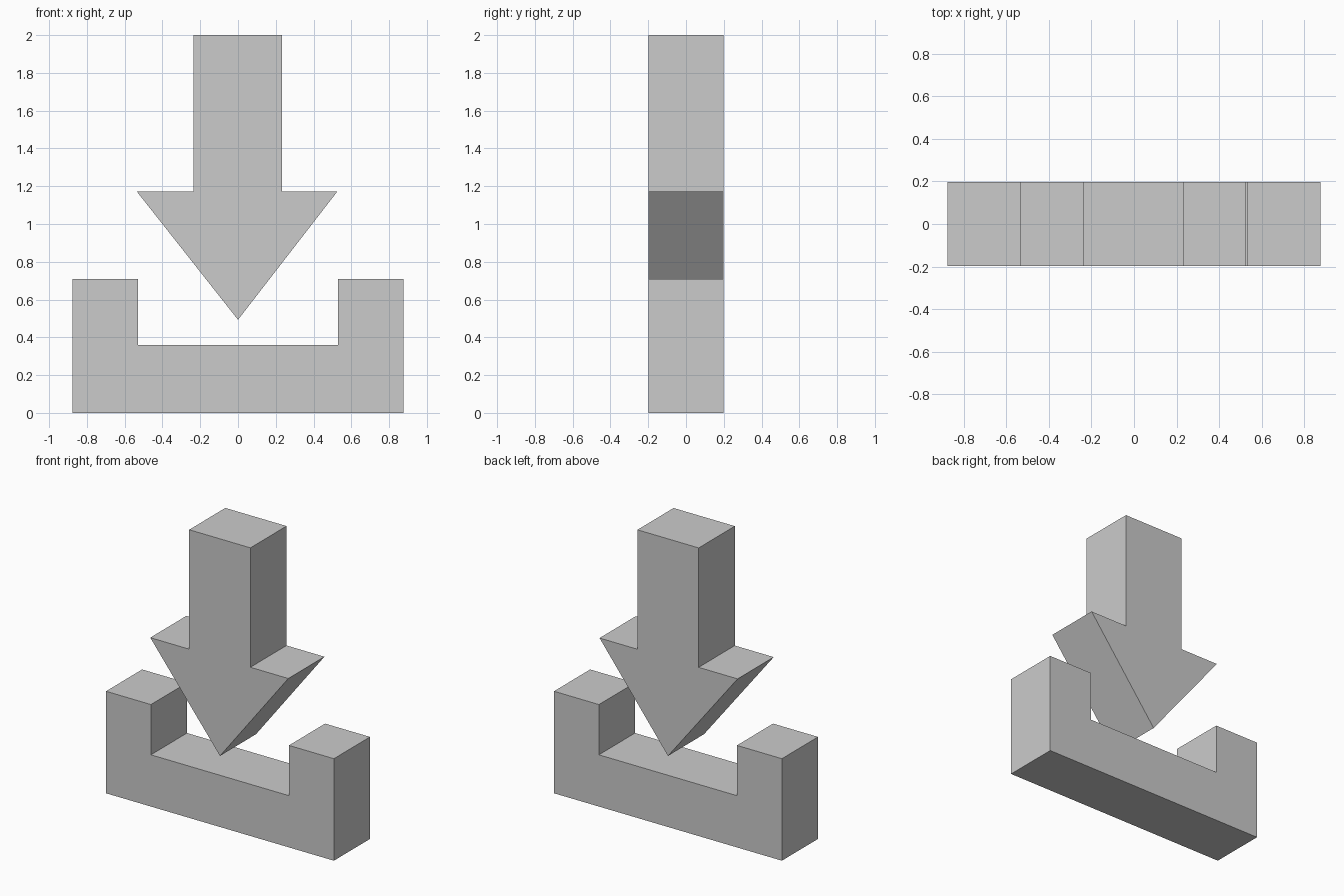
import bpy
import bmesh

if "Cube" in bpy.data.objects:
    bpy.data.objects.remove(bpy.data.objects["Cube"])

HALF_DEPTH = 0.198


def extrude_profile(name, points):
    """Flat slab: an x/z outline extruded through the full depth."""
    bm = bmesh.new()
    face = bm.faces.new([bm.verts.new((x, -HALF_DEPTH, z)) for x, z in points])
    result = bmesh.ops.extrude_face_region(bm, geom=[face], use_keep_orig=True)
    back = [g for g in result["geom"] if isinstance(g, bmesh.types.BMVert)]
    bmesh.ops.translate(bm, verts=back, vec=(0, 2 * HALF_DEPTH, 0))
    bmesh.ops.recalc_face_normals(bm, faces=bm.faces[:])
    mesh = bpy.data.meshes.new(name)
    bm.to_mesh(mesh)
    bm.free()
    obj = bpy.data.objects.new(name, mesh)
    bpy.context.collection.objects.link(obj)
    return obj


# Downward arrow: triangular head and square-ended shaft
extrude_profile("down_arrow", [
    (0, 0.493), (0.525, 1.171), (0.234, 1.171), (0.234, 2.0),
    (-0.236, 2.0), (-0.236, 1.171), (-0.535, 1.171),
])

# U-shaped tray below the arrow, mirrored from its right half outline
right_half = [(0.875, 0), (0.875, 0.708), (0.53, 0.708), (0.53, 0.359)]
extrude_profile("tray", right_half + [(-x, z) for x, z in reversed(right_half)])
